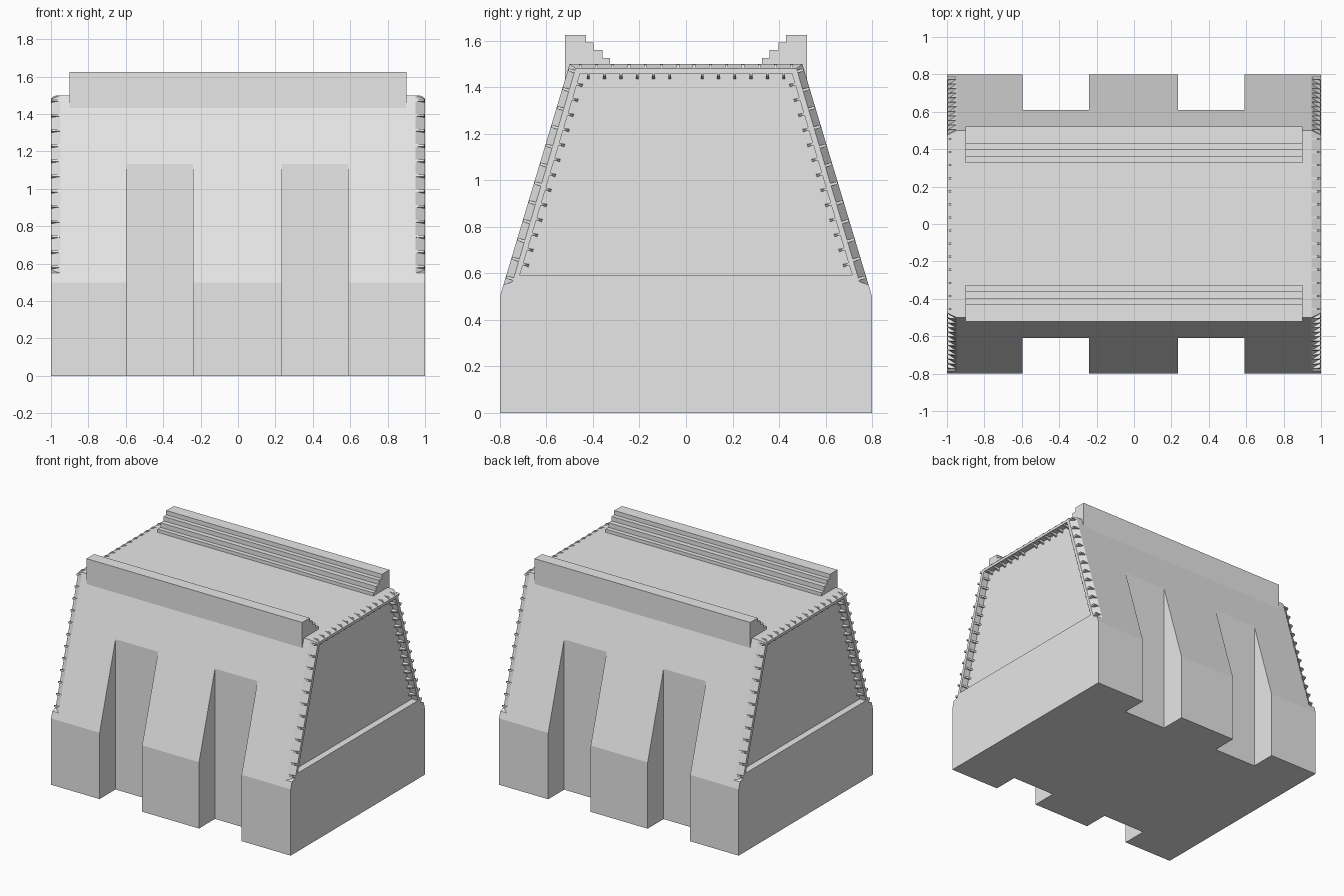
import bpy, bmesh
from mathutils import Vector

if "Cube" in bpy.data.objects:
    bpy.data.objects.remove(bpy.data.objects["Cube"])

grey = bpy.data.materials.new("concrete grey")
grey.diffuse_color = (0.8, 0.8, 0.8, 1)
grey.use_nodes = True
grey.node_tree.nodes["Principled BSDF"].inputs["Base Color"].default_value = grey.diffuse_color


def prism(bm, base, shift):
    """Closed solid swept from a flat polygon along a vector."""
    a = [bm.verts.new(p) for p in base]
    b = [bm.verts.new(Vector(p) + Vector(shift)) for p in base]
    n = len(a)
    bm.faces.new(a)
    bm.faces.new(b[::-1])
    for i in range(n):
        bm.faces.new((a[i], b[i], b[(i + 1) % n], a[(i + 1) % n]))


def finish(bm, name, mirror=None):
    bmesh.ops.recalc_face_normals(bm, faces=bm.faces)
    me = bpy.data.meshes.new(name)
    bm.to_mesh(me)
    bm.free()
    me.materials.append(grey)
    ob = bpy.data.objects.new(name, me)
    bpy.context.collection.objects.link(ob)
    if mirror is not None:
        m = ob.modifiers.new("mirror", 'MIRROR')
        m.use_axis = [i == mirror for i in range(3)]
        m.use_mirror_merge = False
    return ob


def both_sides(half):
    """Complete a left-hand y,z profile with its mirror image."""
    return half + [(-y, z) for y, z in reversed(half)]


# Main block with sloping front and back
bm = bmesh.new()
profile = both_sides([(-0.8, 0), (-0.8, 0.5), (-0.5, 1.5)])
prism(bm, [(-1, y, z) for y, z in profile], (2, 0, 0))
body = finish(bm, "body")

# Cutters: buttress notches and end recesses
bm = bmesh.new()
for sy in (-1, 1):
    for x0, x1 in ((-0.595, -0.24), (0.235, 0.59)):
        prism(bm, [(x0, sy * 0.61, -0.1), (x0, sy * 1.0, -0.1),
                   (x0, sy * 1.0, 1.3), (x0, sy * 0.61, 1.3)], (x1 - x0, 0, 0))
recess = both_sides([(-0.6, 1.7), (-0.95, 0.488), (-0.785, 0.55),
                     (-0.745, 0.565), (-0.715, 0.59)])
for sx in (-1, 1):
    prism(bm, [(sx * 0.95, y, z) for y, z in recess], (sx * 0.2, 0, 0))
cutter = finish(bm, "notch_cutter")
cutter.hide_render = True
cutter.hide_viewport = True
cut = body.modifiers.new("notches", 'BOOLEAN')
cut.operation = 'DIFFERENCE'
cut.solver = 'EXACT'
cut.object = cutter

# Raised chamfered frame around each end panel
bm = bmesh.new()
outer = both_sides([(-0.785, 0.55), (-0.5, 1.5)])
middle = both_sides([(-0.745, 0.565), (-0.475, 1.48)])
inner = both_sides([(-0.715, 0.59), (-0.455, 1.46)])
loops = [[bm.verts.new((x, y, z)) for y, z in path]
         for path, x in ((outer, 0.95), (middle, 1.0), (inner, 1.0), (inner, 0.95))]
for j in range(4):
    a, b = loops[j], loops[(j + 1) % 4]
    for i in range(3):
        bm.faces.new((a[i], a[i + 1], b[i + 1], b[i]))
for i in (0, 3):
    bm.faces.new([l[i] for l in loops])
finish(bm, "end_frame", 0)


# Small ribs on the frame chamfer and teeth inside the frame
def fin(bm, y, z, inward, section, width=0.012):
    d = Vector((0, inward[0], inward[1])).normalized()
    t = Vector((0, -d.z, d.y)) * width
    start = Vector((0, y, z)) - t / 2
    prism(bm, [start + d * s + Vector((x, 0, 0)) for s, x in section], t)


ribs, teeth = bmesh.new(), bmesh.new()
rib_slope = [(0.0, 0.95), (0.002, 0.995), (0.036, 1.0), (0.036, 0.95)]
rib_top = [(0.0, 0.95), (0.003, 0.985), (0.02, 1.0), (0.02, 0.95)]
tooth = [(-0.003, 0.945), (-0.003, 0.997), (0.012, 0.99), (0.026, 0.945)]
for s in (-1, 1):
    down_in = (-s, -0.3)
    for i in range(12):
        z = 0.585 + 0.081 * i
        fin(ribs, s * (0.95 - 0.3 * z), z, down_in, rib_slope)
    for i in range(13):
        z = 0.64 + 0.0645 * i
        y = 0.715 - (z - 0.59) * 0.26 / 0.87
        fin(teeth, s * y, z, down_in, tooth)
    for i in range(7):
        fin(ribs, s * (0.035 + 0.07 * i), 1.5, (0, -1), rib_top)
    for i in range(1, 7):
        fin(teeth, s * 0.07 * i, 1.46, (0, -1), tooth)
finish(ribs, "frame_ribs", 0)
finish(teeth, "frame_teeth", 0)

# Stepped rails along the top edges
bm = bmesh.new()
rail = [(-0.52, 1.43), (-0.52, 1.625), (-0.43, 1.625), (-0.43, 1.593),
        (-0.397, 1.593), (-0.397, 1.56), (-0.36, 1.56), (-0.36, 1.525),
        (-0.327, 1.525), (-0.327, 1.49), (-0.49, 1.49)]
prism(bm, [(-0.9, y, z) for y, z in rail], (1.8, 0, 0))
finish(bm, "top_rails", 1)
